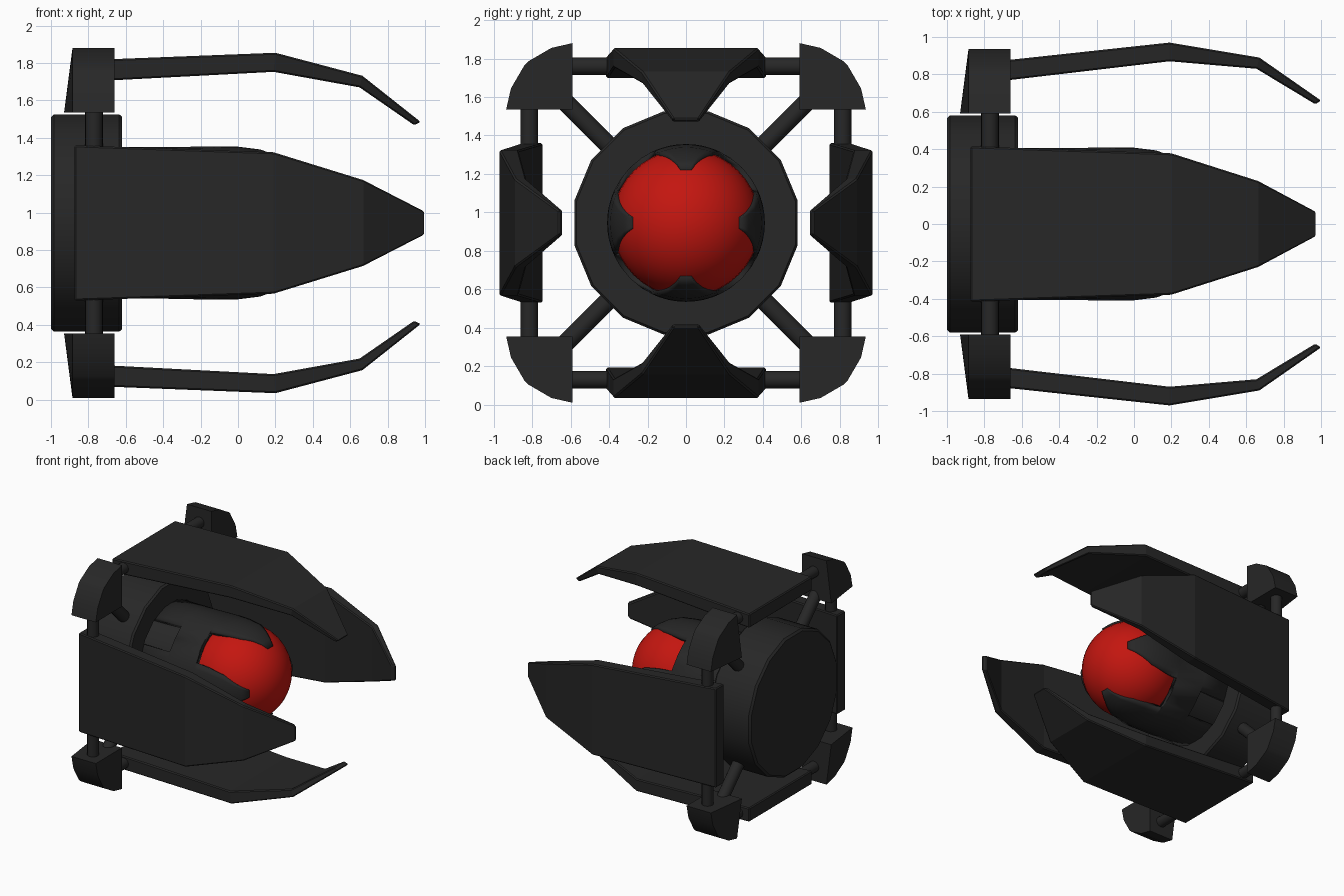
import bpy, bmesh, math
from mathutils import Vector, Matrix

if "Cube" in bpy.data.objects:
    bpy.data.objects.remove(bpy.data.objects["Cube"])

CZ = 0.945  # height of the central axis, which runs along x


def material(name, color):
    m = bpy.data.materials.new(name)
    m.diffuse_color = color
    m.use_nodes = True
    m.node_tree.nodes["Principled BSDF"].inputs["Base Color"].default_value = m.diffuse_color
    return m


DARK = material("dark_shell", (0.02, 0.02, 0.02, 1))
RED = material("red_glow", (0.55, 0.008, 0.005, 1))


def make(name, verts, faces, mat=DARK, smooth=None, bevel=0):
    me = bpy.data.meshes.new(name)
    me.from_pydata([(v[0], v[1], v[2] + CZ) for v in verts], [], faces)
    bm = bmesh.new()
    bm.from_mesh(me)
    bmesh.ops.remove_doubles(bm, verts=bm.verts, dist=1e-5)
    bmesh.ops.recalc_face_normals(bm, faces=bm.faces)
    bm.to_mesh(me)
    bm.free()
    ob = bpy.data.objects.new(name, me)
    bpy.context.collection.objects.link(ob)
    me.materials.append(mat)
    if bevel:
        b = ob.modifiers.new("bevel", 'BEVEL')
        b.width = bevel
        b.segments = 1
    if smooth:
        bpy.ops.object.select_all(action='DESELECT')
        ob.select_set(True)
        bpy.context.view_layer.objects.active = ob
        bpy.ops.object.shade_smooth_by_angle(angle=math.radians(smooth))
    return ob


def turn(v, k):
    """Rotate a point by k quarter turns about the x axis."""
    return Matrix.Rotation(k * math.pi / 2, 3, 'X') @ Vector(v)


def lathe(name, profile, n, mat=DARK, phase=0.0, smooth=35):
    verts, faces = [], []
    for x, r in profile:
        for i in range(n):
            a = 2 * math.pi * (i + phase) / n
            verts.append((x, r * math.cos(a), r * math.sin(a)))
    for j in range(len(profile) - 1):
        for i in range(n):
            k = (i + 1) % n
            faces.append((j * n + i, j * n + k, (j + 1) * n + k, (j + 1) * n + i))
    faces.append(tuple(range(n)))
    faces.append(tuple(range((len(profile) - 1) * n, len(profile) * n)))
    return make(name, verts, faces, mat, smooth)


def rod(name, a, b, r, n=12):
    a, b = Vector(a), Vector(b)
    d = (b - a).normalized()
    u = Vector((1, 0, 0))
    w = d.cross(u)
    verts = [p + r * (math.cos(t) * u + math.sin(t) * w) for p in (a, b)
             for t in [2 * math.pi * i / n for i in range(n)]]
    faces = [(i, (i + 1) % n, n + (i + 1) % n, n + i) for i in range(n)]
    faces += [tuple(range(n)), tuple(range(n, 2 * n))]
    return make(name, verts, faces, smooth=40)


# Rear housing with a recessed front
lathe("rear_housing", [(-1.0, 0.575), (-0.985, 0.592), (-0.635, 0.592), (-0.62, 0.58),
                       (-0.62, 0.41), (-0.72, 0.40)], 16, phase=0.5)

# Dark core behind the red ball
lathe("inner_core", [(-0.74, 0.345), (-0.15, 0.345)], 32)

# Red ball
bpy.ops.mesh.primitive_uv_sphere_add(segments=40, ring_count=20, radius=0.385,
                                     location=(0.03, 0, CZ), rotation=(0, math.pi / 2, 0))
ball = bpy.context.object
ball.name = "red_ball"
ball.data.materials.append(RED)
bpy.ops.object.shade_smooth()

# Sleeve of four clawed quarters: x, radius, half angle in degrees
SLEEVE = [(-0.66, 0.405, 29), (-0.385, 0.405, 29), (-0.38, 0.405, 45), (-0.13, 0.41, 45),
          (-0.125, 0.41, 26), (0.0, 0.408, 24), (0.12, 0.393, 21), (0.2, 0.363, 15),
          (0.26, 0.325, 10), (0.305, 0.285, 6)]
verts, faces, N = [], [], 8
for k in range(4):
    base = len(verts)
    for x, r, ha in SLEEVE:
        for i in range(N + 1):
            a = math.radians(ha) * (2 * i / N - 1)
            verts.append(turn((x, r * math.sin(a), r * math.cos(a)), k))
    for j in range(len(SLEEVE) - 1):
        for i in range(N):
            q = base + j * (N + 1) + i
            faces.append((q, q + 1, q + N + 2, q + N + 1))
sleeve = make("clawed_sleeve", verts, faces, smooth=35)
sol = sleeve.modifiers.new("thickness", 'SOLIDIFY')
sol.thickness = 0.04
sol.offset = -1

# Four bent armour plates: outer x, inner x, half width, outer offset, inner offset
SIDE = [(-0.875, -0.875, 0.415, 0.855, 0.745), (0.19, 0.19, 0.378, 0.97, 0.87),
        (0.67, 0.655, 0.23, 0.89, 0.83), (1.0, 0.97, 0.063, 0.66, 0.64)]
TOP = [(-0.875, -0.875, 0.415, 0.868, 0.752), (0.2, 0.19, 0.378, 0.91, 0.808),
       (0.665, 0.65, 0.23, 0.787, 0.725), (0.977, 0.942, 0.066, 0.54, 0.523)]
for k, (name, st) in enumerate([("top_plate", TOP), ("left_plate", SIDE),
                                ("bottom_plate", TOP), ("right_plate", SIDE)]):
    verts, faces = [], [(0, 1, 2, 3)]
    for xo, xi, w, o, i in st:
        verts += [turn(v, k) for v in ((xo, -w, o), (xo, w, o), (xi, w, i), (xi, -w, i))]
    for j in range(len(st) - 1):
        faces += [(4 * j + a, 4 * j + (a + 1) % 4, 4 * j + 4 + (a + 1) % 4, 4 * j + 4 + a)
                  for a in range(4)]
    e = 4 * (len(st) - 1)
    faces.append((e, e + 1, e + 2, e + 3))
    make(name, verts, faces, bevel=0.008)

# Corner blocks and the rods that hold the frame together
ARC = [(0.935, 0.59), (0.91, 0.70), (0.84, 0.82), (0.82, 0.84), (0.70, 0.91), (0.59, 0.935)]
for k in range(4):
    n = len(ARC)
    verts = [(-0.66, 0.59, 0.59)] + [(-0.66, y, z) for y, z in ARC]
    verts += [(-0.93, 0.59, 0.59)] + [(-0.885, y, z) for y, z in ARC]
    m = n + 1
    faces = [tuple(range(m))]
    faces += [(m, m + i, m + i + 1) for i in range(1, n)]
    faces += [(i, (i + 1) % m, m + (i + 1) % m, m + i) for i in range(m)]
    make(f"corner_block_{k + 1}", [turn(v, k) for v in verts], faces, smooth=30)
    rod(f"diagonal_strut_{k + 1}", turn((-0.77, 0.36, 0.36), k), turn((-0.77, 0.7, 0.7), k), 0.048)
    rod(f"frame_rod_{k + 1}", turn((-0.77, -0.65, 0.815), k), turn((-0.77, 0.65, 0.815), k), 0.045)
